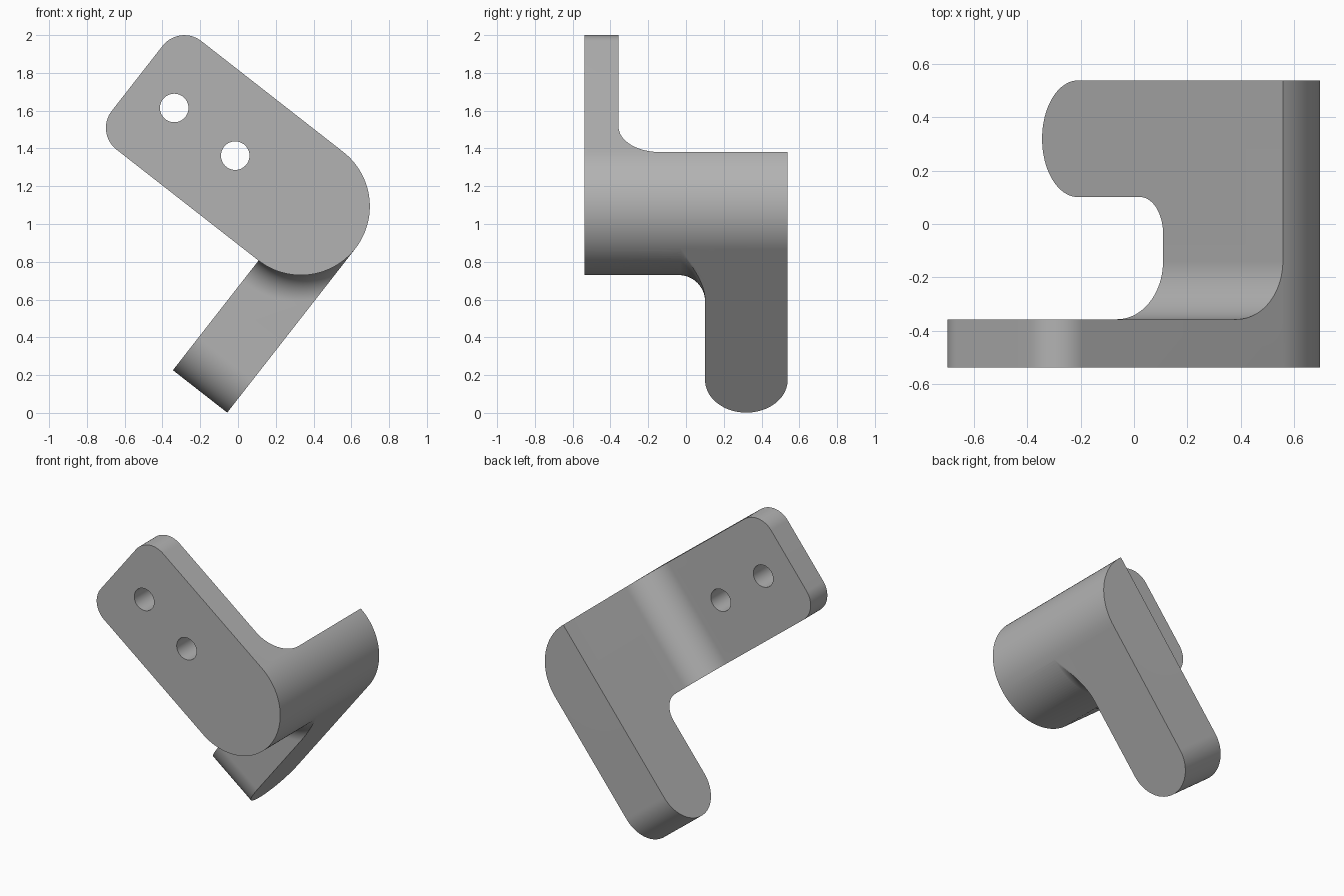
import bpy, bmesh, math
from mathutils import Matrix, Vector

if "Cube" in bpy.data.objects:
    bpy.data.objects.remove(bpy.data.objects["Cube"])

# Main dimensions, in an upright frame that is tilted about y at the end
TILT = math.radians(38)
CU, CV, R = -0.4106, 1.0671, 0.3646      # centre and radius of the round end
FRONT, PLATE, BACK = -0.538, -0.357, 0.538
LEFT, CORNER = -1.511, 0.146             # plate end and its corner radius
LEG_FRONT, LEG_END = 0.101, -0.034
BEND, FLARE = 0.218, 0.14                # fillet radii
LEG_R = (BACK - LEG_FRONT) / 2

grey = bpy.data.materials.new("grey")
grey.use_nodes = True
grey.diffuse_color = (0.45, 0.45, 0.45, 1)
grey.node_tree.nodes["Principled BSDF"].inputs["Base Color"].default_value = grey.diffuse_color


def arc(cx, cy, r, start, end, steps=24):
    angles = [math.radians(start + (end - start) * i / steps) for i in range(steps + 1)]
    return [(cx + r * math.cos(a), cy + r * math.sin(a)) for a in angles]


def finish(name, bm):
    bmesh.ops.remove_doubles(bm, verts=bm.verts, dist=1e-5)
    bmesh.ops.recalc_face_normals(bm, faces=bm.faces)
    mesh = bpy.data.meshes.new(name)
    bm.to_mesh(mesh)
    bm.free()
    mesh.materials.append(grey)
    obj = bpy.data.objects.new(name, mesh)
    bpy.context.collection.objects.link(obj)
    return obj


def prism(name, outline, axis, low, high):
    """Extrude a 2D outline along axis 0, 1 or 2."""
    bm = bmesh.new()
    verts = []
    for a, b in outline:
        co = [a, b]
        co.insert(axis, low)
        verts.append(bm.verts.new(co))
    face = bm.faces.new(verts)
    moved = bmesh.ops.extrude_face_region(bm, geom=[face])["geom"]
    shift = Vector((0, 0, 0))
    shift[axis] = high - low
    bmesh.ops.translate(bm, vec=shift, verts=[g for g in moved if isinstance(g, bmesh.types.BMVert)])
    return finish(name, bm)


def combine(target, tool, operation):
    mod = target.modifiers.new(operation, "BOOLEAN")
    mod.operation, mod.object, mod.solver = operation, tool, "EXACT"
    bpy.context.view_layer.objects.active = target
    bpy.ops.object.modifier_apply(modifier=mod.name)
    bpy.data.objects.remove(tool)


# Plate outline with a round end, swept through the full depth
top, bottom = CV + R, CV - R
outline = (arc(CU, CV, R, -90, 90, 64)
           + arc(LEFT + CORNER, top - CORNER, CORNER, 90, 180)
           + arc(LEFT + CORNER, bottom + CORNER, CORNER, 180, 270))
bracket = prism("angled_bracket", outline, 1, FRONT, BACK)

# Keep only the L-shaped section with its inner bend
section = ([(LEFT - 0.1, PLATE)]
           + arc(CU - BEND, PLATE + BEND, BEND, -90, 0)
           + [(CU, BACK + 0.1), (0.2, BACK + 0.1), (0.2, FRONT - 0.1), (LEFT - 0.1, FRONT - 0.1)])
combine(bracket, prism("section_tool", section, 2, bottom - 0.1, top + 0.1), "INTERSECT")

# Leg with a rounded end
leg_shape = (arc(LEG_FRONT + LEG_R, LEG_END + LEG_R, LEG_R, 180, 360, 48)
             + [(BACK, CV), (LEG_FRONT, CV)])
leg = prism("leg", leg_shape, 0, CU, CU + R)

# Flared fillet between the round body and the leg, trimmed to the leg width
bm = bmesh.new()
profile = ([(0, LEG_FRONT - FLARE)]
           + arc(R + FLARE - 0.0005, LEG_FRONT - FLARE, FLARE, 180, 90)
           + [(R + FLARE, LEG_FRONT + 0.05), (0, LEG_FRONT + 0.05)])
verts = [bm.verts.new((CU + r, y, CV)) for r, y in profile]
edges = [bm.edges.new(pair) for pair in zip(verts, verts[1:])]
bmesh.ops.spin(bm, geom=verts + edges, cent=(CU, 0, CV), axis=(0, 1, 0),
               angle=math.tau, steps=128)
flare = finish("flare", bm)
trim = [(CU, CV - 1), (CU + R, CV - 1), (CU + R, CV), (CU, CV)]
combine(flare, prism("trim_tool", trim, 1, -1, 1), "INTERSECT")
combine(leg, flare, "UNION")
combine(bracket, leg, "UNION")

# Two screw holes
for u in (-1.260, -0.850):
    hole = prism("hole_tool", arc(u, CV - 0.003, 0.0755, 0, 352.5, 47), 1, FRONT - 0.1, PLATE + 0.1)
    combine(bracket, hole, "DIFFERENCE")

# Tilt into place and smooth the curved faces
bracket.data.transform(Matrix.Rotation(TILT, 4, "Y"))
bpy.ops.object.select_all(action="DESELECT")
bracket.select_set(True)
bpy.context.view_layer.objects.active = bracket
bpy.ops.object.shade_smooth_by_angle(angle=math.radians(25))
